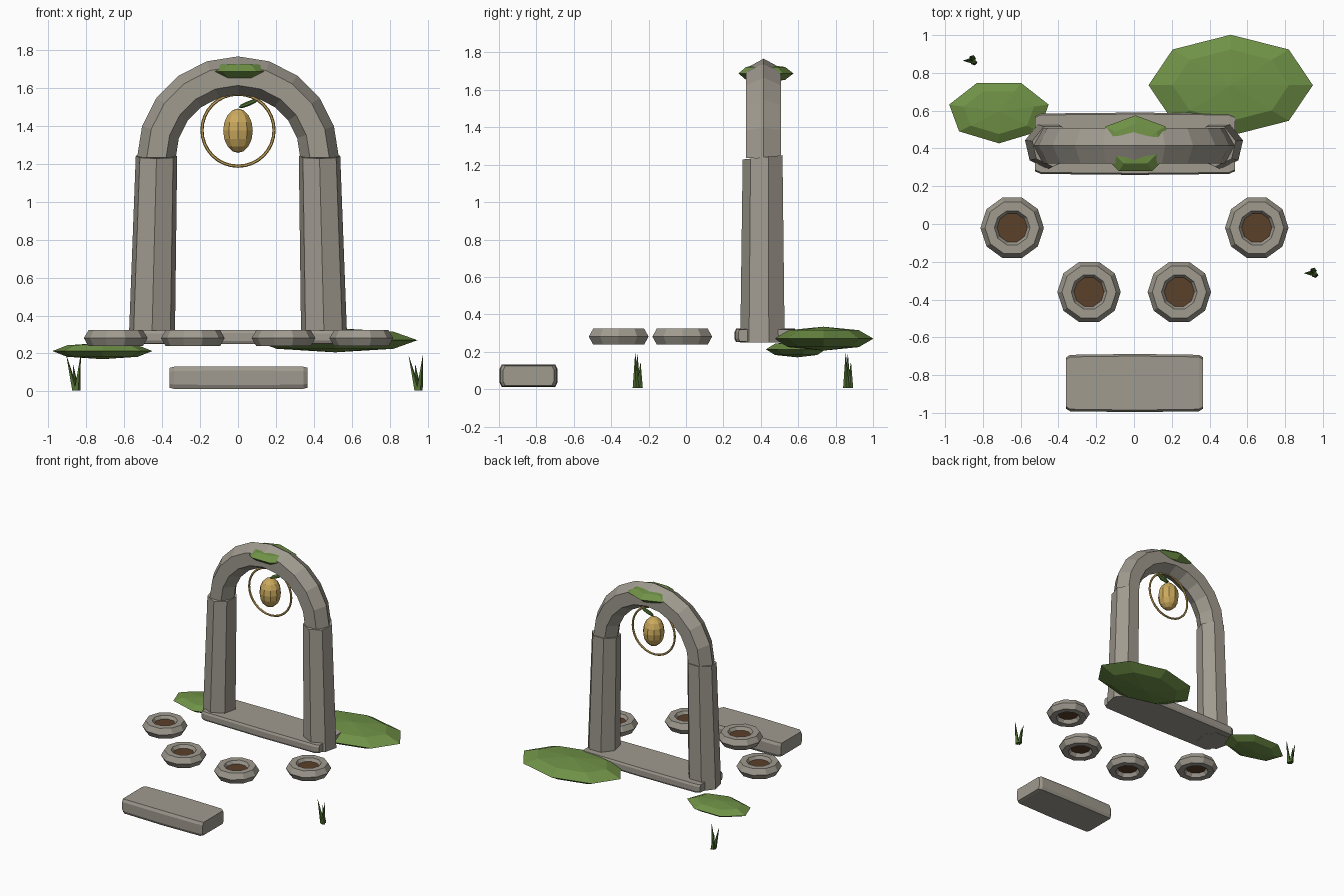
import bpy, bmesh, math
from mathutils import Vector, Matrix

if "Cube" in bpy.data.objects:
    bpy.data.objects.remove(bpy.data.objects["Cube"])

def mat(name, r, g, b):
    m = bpy.data.materials.new(name)
    m.diffuse_color = (r, g, b, 1)
    m.use_nodes = True
    m.node_tree.nodes["Principled BSDF"].inputs["Base Color"].default_value = m.diffuse_color
    return m

STONE = mat("weathered stone", 0.35, 0.325, 0.275)
MOSS = mat("moss green", 0.16, 0.285, 0.062)
GRASS = mat("dark leaf green", 0.075, 0.15, 0.03)
GOLD = mat("warm gold", 0.60, 0.40, 0.11)
SOIL = mat("brown soil", 0.105, 0.052, 0.024)

def finish(bm, name, material):
    bmesh.ops.recalc_face_normals(bm, faces=bm.faces)
    me = bpy.data.meshes.new(name)
    bm.to_mesh(me)
    bm.free()
    me.materials.append(material)
    ob = bpy.data.objects.new(name, me)
    bpy.context.collection.objects.link(ob)
    return ob

def loft(name, rings, material, closed=False):
    """Skin a list of point rings, capping the ends unless closed."""
    bm = bmesh.new()
    vs = [[bm.verts.new(p) for p in ring] for ring in rings]
    n = len(vs[0])
    for i in range(len(vs) if closed else len(vs) - 1):
        a, b = vs[i], vs[(i + 1) % len(vs)]
        for j in range(n):
            k = (j + 1) % n
            bm.faces.new((a[j], a[k], b[k], b[j]))
    if not closed:
        bm.faces.new(vs[0])
        bm.faces.new(vs[-1])
    return finish(bm, name, material)

def ring_angles(n, start=0.0):
    return [math.radians(start) + math.tau * i / n for i in range(n)]

def torus(name, c, R, r, n, m, material, upright=False):
    rings = []
    for a in ring_angles(n):
        ring = []
        for t in ring_angles(m):
            d, h = R + r * math.cos(t), r * math.sin(t)
            p = (d * math.cos(a), h, d * math.sin(a)) if upright else (d * math.cos(a), d * math.sin(a), h)
            ring.append(Vector(c) + Vector(p))
        rings.append(ring)
    return loft(name, rings, material, True)

def blob(name, c, radii, u, v, material, turn=0):
    bm = bmesh.new()
    bmesh.ops.create_uvsphere(bm, u_segments=u, v_segments=v, radius=1)
    bm.transform(Matrix.Translation(c) @ Matrix.Diagonal((*radii, 1)) @ Matrix.Rotation(math.radians(turn), 4, 'Z'))
    return finish(bm, name, material)

def slab(name, c, half, chamfer, material):
    """Stone block: chamfered cross-section, slightly bulged, with tapered ends."""
    hx, hy, hz = half
    rings = []
    for fx, s in ((-1, 0.88), (-0.94, 0.97), (0, 1.0), (0.94, 0.97), (1, 0.88)):
        y, z, k = hy * s, hz * s, chamfer
        pts = [(-y, -z + k), (-y + k * .5, -z), (y - k * .5, -z), (y, -z + k),
               (y, z - k), (y - k * .5, z), (-y + k * .5, z), (-y, z - k)]
        rings.append([(c[0] + fx * hx, c[1] + p, c[2] + q) for p, q in pts])
    return loft(name, rings, material)

# Gateway: heptagonal pillars leaning slightly inward
CY = 0.415
for side, label in ((-1, "left"), (1, "right")):
    rings = []
    for x, z, r in ((0.455, 0.25, 0.125), (0.43, 1.24, 0.112)):
        rings.append([(side * x + r * math.cos(a), CY + r * math.sin(a),
                       z + (0.012 * math.sin(a) if z > 1 else 0)) for a in ring_angles(7, -90)])
    loft(label + "_pillar", rings, STONE)

# Arch: hexagonal section swept around a half circle
rings = []
for i in range(11):
    a = math.pi * i / 10
    ring = []
    for t in ring_angles(6):
        d = 0.43 + 0.102 * math.cos(t)
        ring.append((d * math.cos(a), CY + 0.108 * math.sin(t), 1.235 + d * math.sin(a)))
    rings.append(ring)
loft("arch", rings, STONE)

# Threshold and front step
slab("threshold", (0.005, 0.425, 0.287), (0.53, 0.165, 0.036), 0.016, STONE)
slab("front_step", (0.003, -0.842, 0.072), (0.363, 0.154, 0.06), 0.022, STONE)

# Ring planters with soil
for i, (x, y) in enumerate(((-0.645, -0.02), (-0.238, -0.36), (0.24, -0.36), (0.65, -0.02))):
    torus(f"planter_{i + 1}", (x, y, 0.281), 0.119, 0.049, 10, 6, STONE)
    loft(f"planter_soil_{i + 1}",
         [[(x + 0.096 * math.cos(a), y + 0.096 * math.sin(a), z) for a in ring_angles(12)]
          for z in (0.268, 0.298)], SOIL)

# Moss mounds
blob("large_moss", (0.512, 0.735, 0.27), (0.435, 0.267, 0.064), 8, 4, MOSS)
blob("small_moss", (-0.715, 0.595, 0.213), (0.27, 0.168, 0.043), 7, 4, MOSS, 180)
blob("arch_moss", (0.008, 0.42, 1.688), (0.202, 0.155, 0.049), 7, 4, MOSS)

# Hanging fruit, hoop and leaf
torus("gold_hoop", (0, CY, 1.378), 0.19, 0.0085, 32, 6, GOLD, True)
blob("gold_fruit", (0, CY, 1.375), (0.082, 0.082, 0.117), 10, 8, GOLD)
leaf = blob("fruit_leaf", (0, 0, 0), (0.06, 0.025, 0.012), 6, 4, GRASS)
leaf.location = (0.054, CY, 1.518)
leaf.rotation_euler = (0.25, math.radians(-22), 0)

# Grass tufts of three thin blades
for label, x, y in (("left", -0.852, 0.865), ("right", 0.953, -0.26)):
    for i, (dx, dy, h) in enumerate(((-0.052, 0.0, 0.185), (0.022, -0.008, 0.19), (-0.018, 0.012, 0.14))):
        bx, by = x + dx * 0.15, y + dy
        base = [(bx + 0.018 * math.cos(a), by + 0.018 * math.sin(a), 0.005) for a in ring_angles(5)]
        tip = [(x + dx + 0.001 * math.cos(a), y + 1.4 * dy + 0.001 * math.sin(a), h) for a in ring_angles(5)]
        loft(f"{label}_grass_blade_{i + 1}", [base, tip], GRASS)
